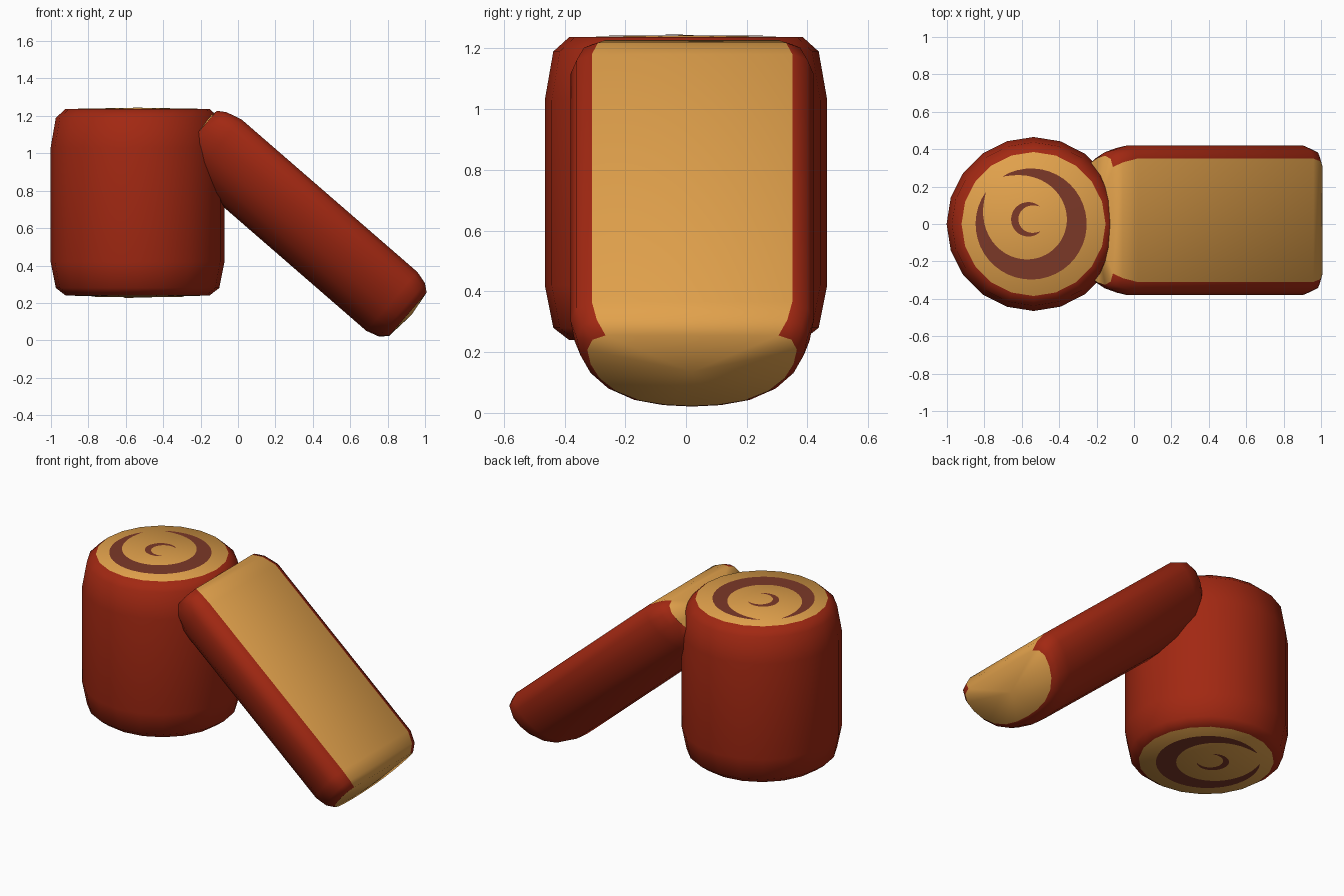
import bpy, math

if "Cube" in bpy.data.objects:
    bpy.data.objects.remove(bpy.data.objects["Cube"])

def material(name, rgb):
    m = bpy.data.materials.new(name)
    m.diffuse_color = (*rgb, 1)
    m.use_nodes = True
    m.node_tree.nodes["Principled BSDF"].inputs["Base Color"].default_value = m.diffuse_color
    return m

RED = material("red crust", (0.36, 0.021, 0.006))
CREAM = material("golden filling", (0.76, 0.36, 0.072))
BROWN = material("brown swirl", (0.20, 0.040, 0.021))

def make_object(name, verts, faces, mats, indices):
    me = bpy.data.meshes.new(name)
    me.from_pydata(verts, [], faces)
    for m in mats:
        me.materials.append(m)
    for p, i in zip(me.polygons, indices):
        p.material_index = i
    ob = bpy.data.objects.new(name, me)
    bpy.context.collection.objects.link(ob)
    bpy.ops.object.select_all(action='DESELECT')
    ob.select_set(True)
    bpy.context.view_layer.objects.active = ob
    bpy.ops.object.mode_set(mode='EDIT')
    bpy.ops.mesh.select_all(action='SELECT')
    bpy.ops.mesh.normals_make_consistent(inside=False)
    bpy.ops.object.mode_set(mode='OBJECT')
    bpy.ops.object.shade_smooth_by_angle(angle=math.radians(55))
    return ob

def loft(name, rings, start, end, is_cream):
    """Skin closed rings; fan caps to centre points are cream."""
    n = len(rings[0])
    verts = [v for r in rings for v in r] + [start, end]
    faces, idx = [], []
    for k in range(len(rings) - 1):
        for i in range(n):
            j = (i + 1) % n
            faces.append((k*n + i, k*n + j, (k+1)*n + j, (k+1)*n + i))
            idx.append(1 if is_cream(i) else 0)
    last = (len(rings) - 1) * n
    for i in range(n):
        j = (i + 1) % n
        faces += [(j, i, len(verts) - 2), (last + i, last + j, len(verts) - 1)]
        idx += [1, 1]
    return make_object(name, verts, faces, [RED, CREAM], idx)

# Upright roll: rounded cylinder with slightly domed cream ends
CX, SIDES = -0.537, 20
profile = [(0.385, 0.24), (0.437, 0.28), (0.465, 0.42),
           (0.465, 1.03), (0.437, 1.19), (0.385, 1.237)]
rings = [[(CX + r * math.cos(2*math.pi*i/SIDES), r * math.sin(2*math.pi*i/SIDES), z)
          for i in range(SIDES)] for r, z in profile]
loft("upright_roll", rings, (CX, 0, 0.228), (CX, 0, 1.244), lambda i: False)

# Swirl marks: thin tapering arcs that follow the domed ends
def swirl(name, cx, cy, r, a0, a1, width, top, steps=40):
    verts, faces = [], []
    for s in range(steps + 1):
        t = s / steps
        a = math.radians(a0 + (a1 - a0) * t)
        w = width * max(math.sin(math.pi * t), 0.0) ** 0.8 + 0.001
        for rr in (r, r - w / 2, r - w):
            x, y = cx + rr * math.cos(a), cy + rr * math.sin(a)
            h = math.hypot(x - CX, y) / 0.385
            z = 1.2465 - 0.007 * h if top else 0.2255 + 0.012 * h
            verts.append((x, y, z))
    for s in range(steps):
        for c in (0, 1):
            q = (3*s + c, 3*s + 3 + c, 3*s + 4 + c, 3*s + 1 + c)
            # wind outward: the outer arc runs clockwise, the inner anticlockwise
            faces.append(q if (a1 < a0) != top else q[::-1])
    me = bpy.data.meshes.new(name)
    me.from_pydata(verts, [], faces)
    me.materials.append(BROWN)
    # orient all faces away from the roll
    me.update()
    if (me.polygons[len(faces) // 2].normal.z > 0) != top:
        me.flip_normals()
    bpy.context.collection.objects.link(bpy.data.objects.new(name, me))

for end, top in (("top", True), ("bottom", False)):
    swirl("outer_swirl_" + end, -0.55, 0, 0.297, 121, -215, 0.115, top)
    swirl("inner_swirl_" + end, -0.565, 0.025, 0.092, 50, 315, 0.038, top)

# Leaning half roll: D-shaped section swept along a tilted axis
half = [(0.33, 0.905), (0.38, 0.88), (0.40, 0.82), (0.387, 0.735), (0.352, 0.65),
        (0.29, 0.575), (0.20, 0.52), (0.10, 0.495)]
section = half + [(0, 0.488)] + [(-y, n) for y, n in reversed(half)]
MID, DX, DZ = 0.71, 0.755, 0.655

def tilt(d, y, n):
    return (DX * d + DZ * n, y + 0.02, -DZ * d + DX * n)

stations = [(-0.89, 0.055), (-0.845, 0.025), (-0.76, 0),
            (0.485, 0), (0.555, 0.02), (0.595, 0.055)]
rings = [[tilt(d, y * (1 - e / 0.40), MID + (n - MID) * (1 - e / 0.21))
          for y, n in section] for d, e in stations]
# the flat cut face (last segment of the section) is cream
loft("leaning_half_roll", rings, tilt(-0.91, 0, MID), tilt(0.612, 0, MID),
     lambda i: i == len(section) - 1)
